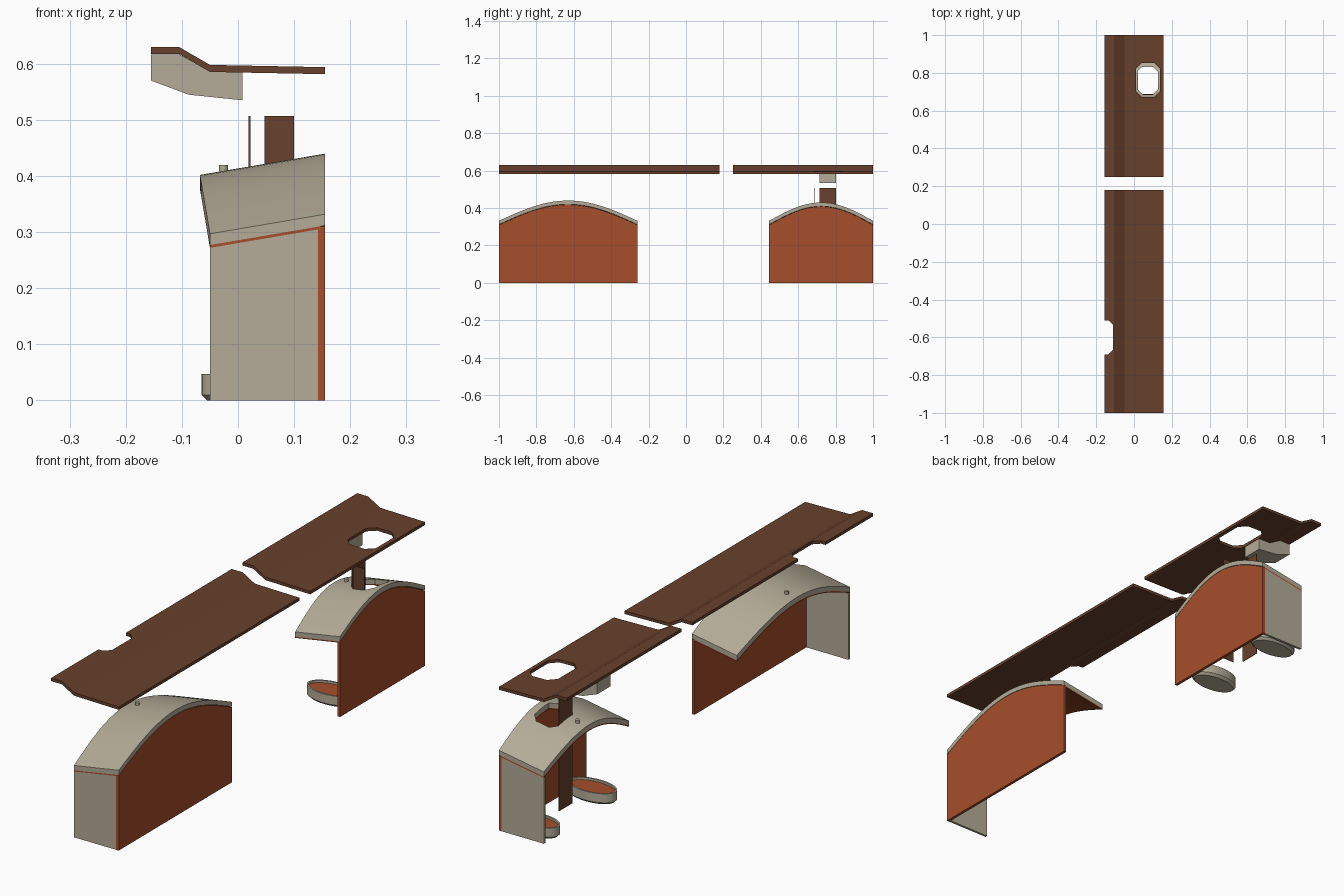
import bpy, bmesh, math
from mathutils import Vector

if "Cube" in bpy.data.objects:
    bpy.data.objects.remove(bpy.data.objects["Cube"])


def material(name, rgb):
    m = bpy.data.materials.new(name)
    m.use_nodes = True
    m.diffuse_color = (*rgb, 1)
    m.node_tree.nodes["Principled BSDF"].inputs["Base Color"].default_value = (*rgb, 1)
    return m


TAN = material("warm tan", (0.46, 0.415, 0.315))
RUST = material("rust orange", (0.38, 0.077, 0.025))
BROWN = material("dark brown", (0.138, 0.053, 0.026))


def finish(bm, name, *mats):
    bmesh.ops.recalc_face_normals(bm, faces=bm.faces)
    me = bpy.data.meshes.new(name)
    bm.to_mesh(me)
    bm.free()
    for m in mats:
        me.materials.append(m)
    ob = bpy.data.objects.new(name, me)
    bpy.context.collection.objects.link(ob)
    return ob


def prism(name, points, direction, mat):
    """Extrude a closed outline along a vector."""
    bm = bmesh.new()
    face = bm.faces.new([bm.verts.new(p) for p in points])
    ext = bmesh.ops.extrude_face_region(bm, geom=[face])
    moved = [v for v in ext["geom"] if isinstance(v, bmesh.types.BMVert)]
    bmesh.ops.translate(bm, verts=moved, vec=direction)
    return finish(bm, name, mat)


def box(name, x0, x1, y0, y1, z0, z1, mat):
    return prism(name, [(x0, y0, z0), (x1, y0, z0), (x1, y1, z0), (x0, y1, z0)],
                 (0, 0, z1 - z0), mat)


def cut_octagon(ob, x0, x1, y0, y1, c):
    """Cut a vertical chamfered opening through an object."""
    pts = [(x0 + c, y0), (x1 - c, y0), (x1, y0 + c), (x1, y1 - c),
           (x1 - c, y1), (x0 + c, y1), (x0, y1 - c), (x0, y0 + c)]
    cutter = prism("cutter", [(x, y, 0.2) for x, y in pts], (0, 0, 1), ob.data.materials[0])
    cutter.hide_render = True
    mod = ob.modifiers.new("opening", 'BOOLEAN')
    mod.operation, mod.solver, mod.object = 'DIFFERENCE', 'EXACT', cutter
    deps = bpy.context.evaluated_depsgraph_get()
    me = bpy.data.meshes.new_from_object(ob.evaluated_get(deps))
    ob.modifiers.clear()
    ob.data = me
    bpy.data.objects.remove(cutter)


SLOPE = 0.17
LEFT, RIGHT, PANEL = -0.05, 0.155, 0.143
STEPS = 32
smooth = []


def arch(y0, y1, height):
    """Stations across the arch: y and rise above the springing line."""
    for i in range(STEPS + 1):
        t = 2 * i / STEPS - 1
        yield y0 + (y1 - y0) * i / STEPS, height * math.cos(t * math.pi / 2)


def under(x, rise):
    """Height of the cover's lower surface."""
    return 0.277 + rise + SLOPE * (x - LEFT + SLOPE * rise)


def arched_sheet(name, y0, y1, height, low, high, x1, mat):
    bm = bmesh.new()
    rings = []
    for y, rise in arch(y0, y1, height):
        ring = []
        for off, side in ((low, 0), (low, 1), (high, 1), (high, 0)):
            x = x1 if side else LEFT - SLOPE * rise
            ring.append(bm.verts.new((x, y, under(x, rise) + off)))
        rings.append(ring)
    for a, b in zip(rings, rings[1:]):
        for k in range(4):
            bm.faces.new((a[k], a[k - 1], b[k - 1], b[k]))
    bm.faces.new(rings[0])
    bm.faces.new(rings[-1])
    ob = finish(bm, name, mat)
    smooth.append(ob)
    return ob


def housing(prefix, y0, y1, height, end_y):
    """Arched cover with liner, side panel and one end panel."""
    cover = arched_sheet(prefix + "_cover", y0, y1, height, 0, 0.02, RIGHT, TAN)
    liner = arched_sheet(prefix + "_cover_liner", y0, y1, height, -0.005, 0, PANEL, RUST)
    outline = [(PANEL, y0, 0)]
    outline += [(PANEL, y, under(PANEL, r)) for y, r in arch(y0, y1, height)]
    outline.append((PANEL, y1, 0))
    prism(prefix + "_side_panel", outline, (RIGHT - PANEL, 0, 0), RUST)
    inward = 0.01 if end_y < 0 else -0.01
    prism(prefix + "_end_panel",
          [(LEFT, end_y, 0), (PANEL, end_y, 0), (PANEL, end_y, under(PANEL, 0) - 0.005),
           (LEFT, end_y, under(LEFT, 0) - 0.005)], (0, inward, 0), TAN)
    return cover, liner


def oval(name, cx, cy, a, b, levels, cap_mat):
    """Stack of oval rings given as (inset, height); the last ring is the cap."""
    bm = bmesh.new()
    n = 32
    rings = []
    for inset, z in levels:
        rings.append([bm.verts.new((cx + (a - inset) * math.cos(2 * math.pi * i / n),
                                    cy + (b - inset) * math.sin(2 * math.pi * i / n), z))
                      for i in range(n)])
    for r, s in zip(rings, rings[1:]):
        for i in range(n):
            bm.faces.new((r[i - 1], r[i], s[i], s[i - 1]))
    bm.faces.new(rings[0])
    bm.faces.new(rings[-1]).material_index = 1
    smooth.append(finish(bm, name, TAN, cap_mat))


# Arched housings
housing("front", -1, -0.26, 0.105, -1)
for sheet in housing("rear", 0.445, 1, 0.095, 1):
    cut_octagon(sheet, 0.018, 0.127, 0.688, 0.832, 0.025)

# Stepped top boards with their openings
TOP = [(-0.155, 0.63), (-0.105, 0.63), (-0.05, 0.598), (RIGHT, 0.594)]
SECTION = TOP + [(x, z - 0.0125) for x, z in reversed(TOP)]


def board(name, y0, y1):
    return prism(name, [(x, y0, z) for x, z in SECTION], (0, y1 - y0, 0), BROWN)


cut_octagon(board("front_board", -1, 0.18), -0.25, -0.11, -0.69, -0.51, 0.025)
cut_octagon(board("rear_board", 0.25, 1), 0.01, 0.138, 0.673, 0.852, 0.03)

# Tapered pod below the rear board
pod = [(-0.155, 0.617), (-0.155, 0.57), (-0.088, 0.545), (0.008, 0.535),
       (0.008, 0.585), (-0.05, 0.586), (-0.105, 0.617)]
prism("board_pod", [(x, 0.713, z) for x, z in pod], (0, 0.088, 0), TAN)

# Thin upright plates in the opening
box("upright_plate_back", 0.047, 0.1, 0.684, 0.687, 0.04, 0.507, BROWN)
box("upright_plate_side", 0.019, 0.022, 0.713, 0.801, 0.04, 0.507, BROWN)

# Oval floor trays
for label, cy in (("inner", 0.553), ("outer", 0.925)):
    oval(label + "_tray", 0.04, cy, 0.105, 0.058,
         [(0.01, 0), (0, 0.01), (0, 0.047), (0.007, 0.047), (0.007, 0.038)], RUST)

# Small knobs on the covers
for label, cy, z in (("front", -0.62, 0.42), ("rear", 0.745, 0.41)):
    oval(label + "_knob", -0.026, cy, 0.008, 0.008, [(0, z - 0.02), (0, z)], TAN)

# Smooth shading with sharp edges kept
bpy.ops.object.select_all(action='DESELECT')
for ob in smooth:
    ob.select_set(True)
bpy.context.view_layer.objects.active = smooth[0]
bpy.ops.object.shade_smooth_by_angle()
